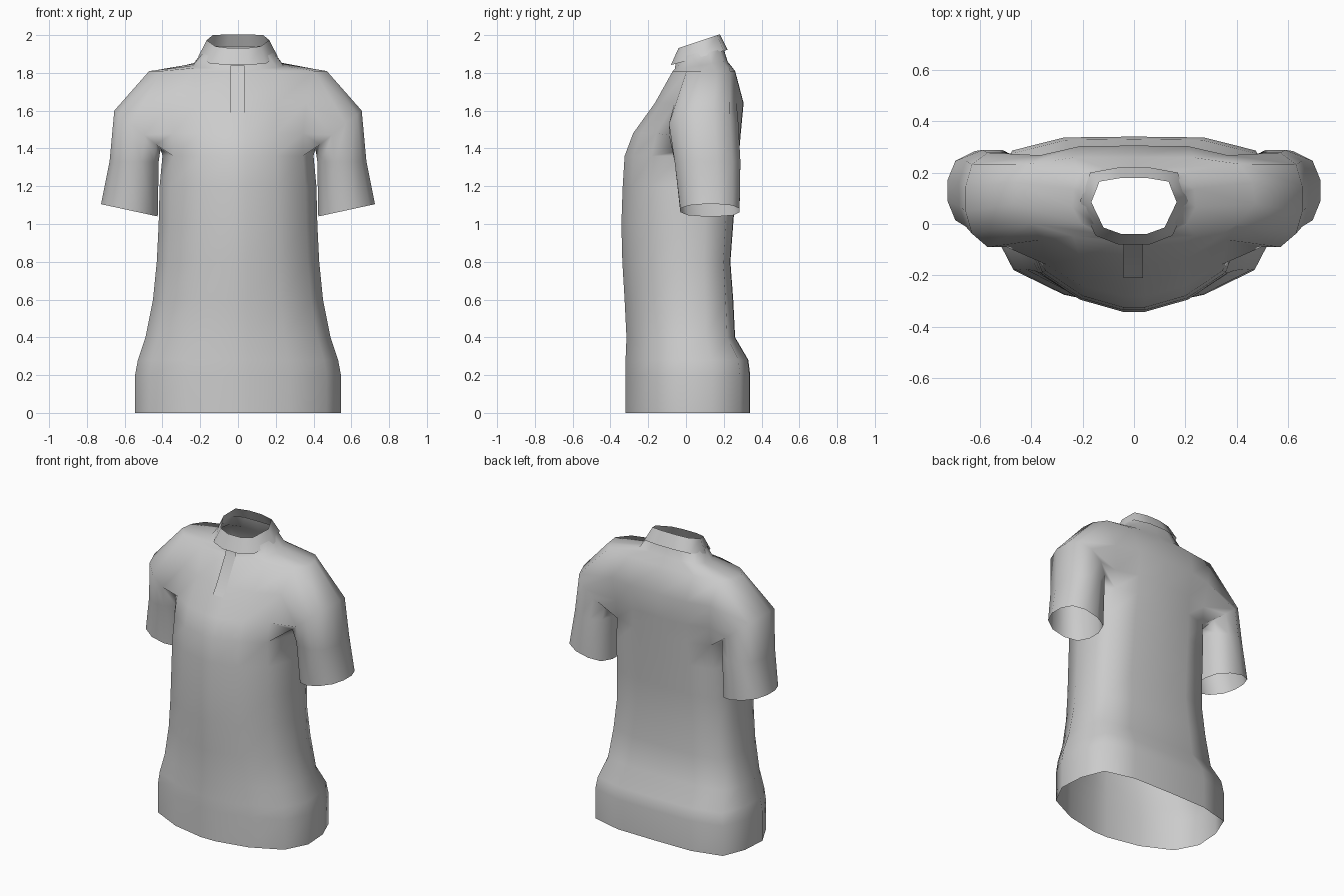
import bpy
import bmesh

cube = bpy.data.objects.get("Cube")
if cube:
    bpy.data.objects.remove(cube, do_unlink=True)

fabric = bpy.data.materials.new("light grey fabric")
fabric.use_nodes = True
grey = (0.6, 0.6, 0.6, 1)
fabric.diffuse_color = grey
fabric.node_tree.nodes["Principled BSDF"].inputs["Base Color"].default_value = grey


def finish(bm, name, smooth=True):
    """Turn the bmesh into an object with front faces pointing outward."""
    loose = [v for v in bm.verts if not v.link_faces]
    bmesh.ops.delete(bm, geom=loose, context='VERTS')
    bmesh.ops.recalc_face_normals(bm, faces=bm.faces)
    bm.normal_update()
    front = min(bm.faces, key=lambda f: f.calc_center_median().y)
    if front.normal.y > 0:
        bmesh.ops.reverse_faces(bm, faces=bm.faces)
    mesh = bpy.data.meshes.new(name)
    bm.to_mesh(mesh)
    bm.free()
    mesh.materials.append(fabric)
    for p in mesh.polygons:
        p.use_smooth = smooth
    obj = bpy.data.objects.new(name, mesh)
    bpy.context.collection.objects.link(obj)
    return obj


def bridge(bm, a, b, skip=()):
    n = len(a)
    for i in range(n):
        if i not in skip:
            j = (i + 1) % n
            bm.faces.new((a[i], a[j], b[j], b[i]))


# Torso cross-section: left half, front to back, then mirrored
HALF = [(0.1, -1), (0.5, -0.86), (0.86, -0.56), (1, -0.1),
        (0.98, 0.4), (0.87, 0.84), (0.5, 0.99)]
SECTION = HALF + [(0, 1)] + [(-x, y) for x, y in reversed(HALF)]

# Torso rings: height, half width, front y, back y, backward tilt
RINGS = [
    (0, 0.545, -0.32, 0.34, 0),
    (0.2, 0.545, -0.32, 0.34, 0),
    (0.28, 0.53, -0.32, 0.33, 0),
    (0.4, 0.49, -0.315, 0.26, 0),
    (0.6, 0.45, -0.325, 0.25, 0),
    (0.8, 0.43, -0.337, 0.235, 0),
    (1.0, 0.42, -0.342, 0.25, 0),
    (1.2, 0.415, -0.335, 0.265, 0),
    (1.36, 0.4, -0.325, 0.28, 0),
    (1.48, 0.4, -0.28, 0.29, 0),
    (1.64, 0.42, -0.165, 0.305, 0),
    (1.81, 0.47, -0.07, 0.26, 0),
    (1.84, 0.24, -0.06, 0.22, 0.15),
    (1.91, 0.185, -0.05, 0.195, 0.27),
]
ARMPIT = 8
SHOULDER = 11

bm = bmesh.new()
rings = []
for z, w, front, back, tilt in RINGS:
    mid = (front + back) / 2
    if z < 1.5:
        mid = 0
    ring = []
    for x, v in SECTION:
        y = mid + v * ((back - mid) if v > 0 else (mid - front))
        ring.append(bm.verts.new((x * w, y, z + tilt * (y - mid))))
    rings.append(ring)
for r in range(len(rings) - 1):
    armhole = ARMPIT <= r < SHOULDER
    bridge(bm, rings[r], rings[r + 1], (2, 3, 4, 9, 10, 11) if armhole else ())

# Sleeves grow out of the armholes; u runs inner to outer, v front to back
LOOP = [(0.1, 0.12), (0, 0.37), (0, 0.63), (0.1, 0.88),
        (0.35, 0.98), (0.65, 0.98), (0.9, 0.86), (1, 0.63),
        (1, 0.37), (0.9, 0.14), (0.65, 0), (0.35, 0)]
# Sleeve rings: inner x, inner z, outer x, outer z, front y, back y
SLEEVE = [
    (0.41, 1.4, 0.655, 1.6, -0.09, 0.285),
    (0.42, 1.33, 0.68, 1.33, -0.06, 0.295),
    (0.425, 1.04, 0.725, 1.105, -0.03, 0.29),
]
for side in (1, -1):
    col = (lambda i: i) if side > 0 else (lambda i: 14 - i)
    a, m, b, c = rings[ARMPIT:SHOULDER + 1]
    prev = [a[col(i)] for i in (2, 3, 4, 5)]
    prev += [m[col(5)], b[col(5)]]
    prev += [c[col(i)] for i in (5, 4, 3, 2)]
    prev += [b[col(2)], m[col(2)]]
    for xi, zi, xo, zo, front, back in SLEEVE:
        ring = [bm.verts.new((side * (xi + u * (xo - xi)),
                              front + v * (back - front),
                              zi + u * (zo - zi))) for u, v in LOOP]
        bridge(bm, prev, ring)
        prev = ring
finish(bm, "shirt_body_and_sleeves")

# Stand-up collar, tapering upward and higher at the back
COLLAR = [(0.06, -0.08), (0.15, -0.045), (0.21, 0.09), (0.17, 0.2), (0.06, 0.22)]
COLLAR += [(-x, y) for x, y in reversed(COLLAR)]
bm = bmesh.new()
low = [bm.verts.new((x, y, 1.863 + 0.27 * y)) for x, y in COLLAR]
high = [bm.verts.new((x * 0.79, 0.07 + (y - 0.07) * 0.73, 1.951 + 0.27 * y * 0.9))
        for x, y in COLLAR]
bridge(bm, low, high)
finish(bm, "collar")

# Front placket lying just over the chest
bm = bmesh.new()
rows = [[bm.verts.new((x, y, z)) for x in (-0.04, 0.035)]
        for z, y in ((1.84, -0.07), (1.81, -0.079), (1.64, -0.174), (1.59, -0.21))]
for p, q in zip(rows, rows[1:]):
    bm.faces.new((p[0], p[1], q[1], q[0]))
finish(bm, "placket")
